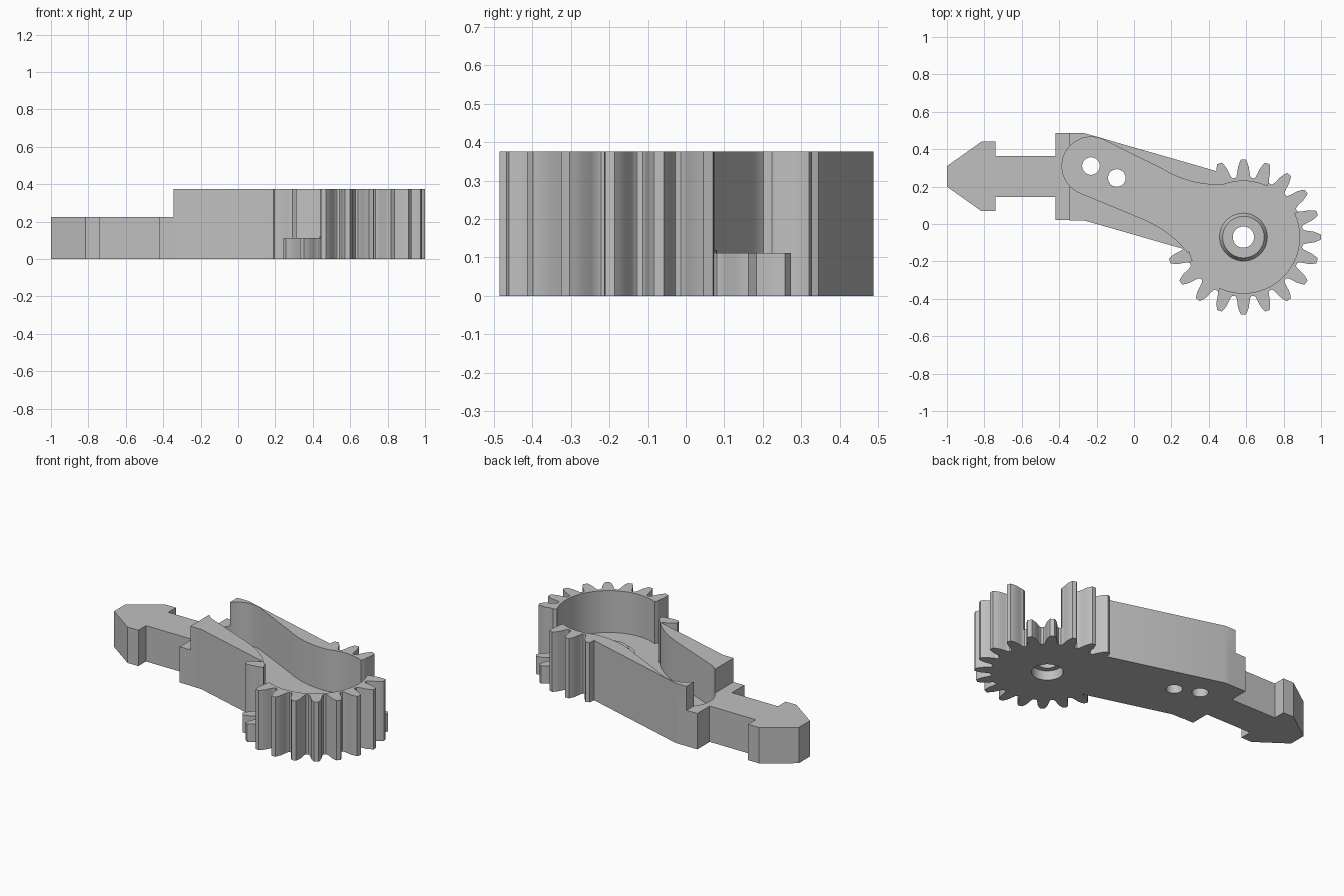
import bpy, bmesh
from math import sin, cos, radians, pi
from mathutils import Vector

cube = bpy.data.objects.get("Cube")
if cube:
    bpy.data.objects.remove(cube)

HUB = Vector((0.585, -0.07))
TOP, STEP, FLOOR = 0.375, 0.225, 0.112

grey = bpy.data.materials.new("plain grey")
grey.use_nodes = True
grey.diffuse_color = (0.53, 0.53, 0.53, 1)
grey.node_tree.nodes["Principled BSDF"].inputs["Base Color"].default_value = (0.53, 0.53, 0.53, 1)


def prism(name, points, z0, z1, scale_top=1.0):
    """Extrude an outline from z0 to z1, optionally tapering towards its centre."""
    bm = bmesh.new()
    mid = sum((Vector(p) for p in points), Vector((0, 0))) / len(points)
    low = [bm.verts.new((p[0], p[1], z0)) for p in points]
    high = [bm.verts.new((*(mid + (Vector(p) - mid) * scale_top), z1)) for p in points]
    bm.faces.new(low)
    bm.faces.new(high)
    for i in range(len(points)):
        j = (i + 1) % len(points)
        bm.faces.new((low[i], low[j], high[j], high[i]))
    bmesh.ops.recalc_face_normals(bm, faces=bm.faces)
    mesh = bpy.data.meshes.new(name)
    bm.to_mesh(mesh)
    bm.free()
    mesh.materials.append(grey)
    obj = bpy.data.objects.new(name, mesh)
    bpy.context.collection.objects.link(obj)
    return obj


def circle(center, r, n=72):
    return [(center[0] + r * cos(2 * pi * i / n), center[1] + r * sin(2 * pi * i / n)) for i in range(n)]


def bend(a, c, b, n=14):
    """Points along a quadratic curve from a to b."""
    a, c, b = Vector(a), Vector(c), Vector(b)
    ts = [i / n for i in range(n + 1)]
    return [tuple(a * (1 - t) ** 2 + c * 2 * t * (1 - t) + b * t * t) for t in ts]


def combine(target, tool, operation):
    """Apply a boolean and discard the tool."""
    mod = target.modifiers.new("cut", 'BOOLEAN')
    mod.operation, mod.object, mod.solver = operation, tool, 'EXACT'
    deps = bpy.context.evaluated_depsgraph_get()
    mesh = bpy.data.meshes.new_from_object(target.evaluated_get(deps))
    target.modifiers.clear()
    target.data = mesh
    bpy.data.objects.remove(tool)


# Toothed wheel outline
TEETH = 20
flank = [(0.316, 0.043), (0.324, 0.037), (0.345, 0.033), (0.375, 0.029), (0.398, 0.021), (0.414, 0.013)]
tooth = [(r, -w) for r, w in flank] + [(r, w) for r, w in reversed(flank)]
gear_outline = []
for k in range(TEETH):
    a = 2 * pi * k / TEETH
    for r, w in tooth:
        gear_outline.append((HUB.x + r * cos(a) - w * sin(a), HUB.y + r * sin(a) + w * cos(a)))
body = prism("gear_arm", gear_outline, 0, TOP)

# Arm block joining the wheel
arm = [(-0.345, 0.02), (-0.27, 0.02), (0.26, -0.132), (0.4, -0.1), (0.5, 0.1),
       (0.44, 0.283), (-0.27, 0.487), (-0.345, 0.487)]
combine(body, prism("arm_block", arm, 0, TOP), 'UNION')

# Lower stem with arrow-shaped end, mirrored about its own axis
AXIS = 0.2545
half = [(-1, 0.055), (-0.815, 0.186), (-0.74, 0.186), (-0.74, 0.11), (-0.42, 0.11), (-0.42, 0.2325), (-0.3, 0.2325)]
stem = [(x, AXIS + d) for x, d in half] + [(x, AXIS - d) for x, d in reversed(half)]
combine(body, prism("stem", stem, 0, STEP), 'UNION')

# Pocket: round wheel recess, curved channel and rounded channel end
PIN = (-0.23, 0.31)
channel = [(-0.299, 0.171)] + bend((0.05, 0.026), (0.2, -0.04), (0.285, -0.15)) + [(0.5, -0.1)]
channel += bend((0.585, 0.229), (0.36, 0.17), (0.15, 0.295)) + [(-0.161, 0.449)]
for outline in (circle(HUB, 0.3, 96), channel, circle(PIN, 0.155)):
    combine(body, prism("pocket", outline, FLOOR, 0.6), 'DIFFERENCE')

# Two openings in the wheel wall, leaving short teeth
for start in (25, 205):
    angles = [radians(start + s) for s in range(0, 41, 8)]
    sector = [(HUB.x + 0.25 * cos(a), HUB.y + 0.25 * sin(a)) for a in angles]
    sector += [(HUB.x + 0.5 * cos(a), HUB.y + 0.5 * sin(a)) for a in reversed(angles)]
    combine(body, prism("opening", sector, FLOOR, 0.6), 'DIFFERENCE')

# Raised hub: low collar and tapered boss
combine(body, prism("collar", circle(HUB, 0.15), 0.05, FLOOR + 0.008), 'UNION')
combine(body, prism("boss", circle(HUB, 0.132), FLOOR, FLOOR + 0.04, 0.84), 'UNION')

# Bores
combine(body, prism("counterbore", circle(HUB, 0.09), -0.1, 0.06), 'DIFFERENCE')
for center, r in ((HUB, 0.057), (PIN, 0.047), ((-0.092, 0.246), 0.047)):
    combine(body, prism("bore", circle(center, r, 48), -0.1, 0.6), 'DIFFERENCE')

# Smooth curved walls, sharp corners
bpy.ops.object.select_all(action='DESELECT')
body.select_set(True)
bpy.context.view_layer.objects.active = body
bpy.ops.object.shade_smooth_by_angle(angle=radians(30))
